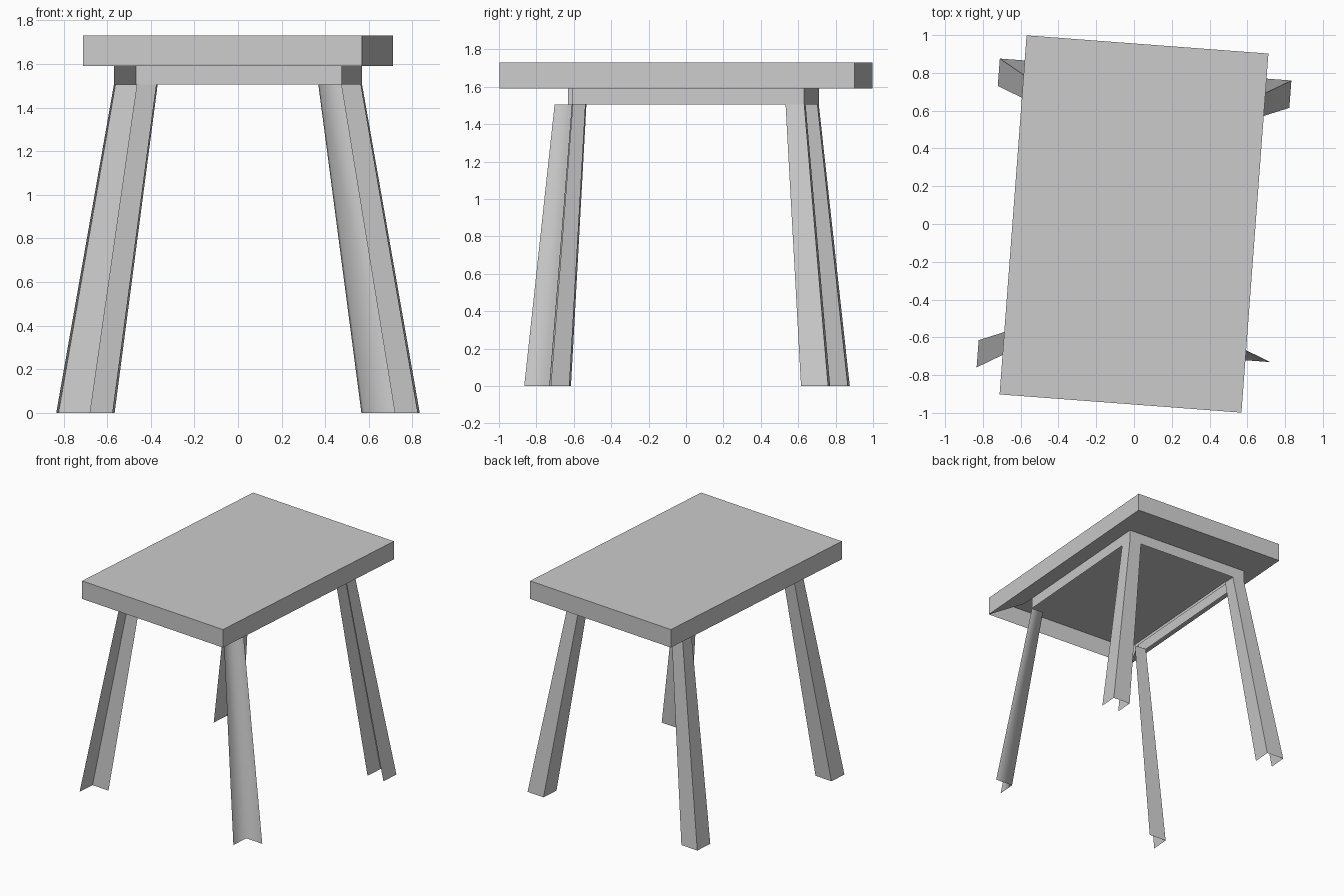
import bpy, bmesh, math
from mathutils import Matrix

if "Cube" in bpy.data.objects:
    bpy.data.objects.remove(bpy.data.objects["Cube"])

TURN = Matrix.Rotation(math.radians(-4.3), 4, 'Z')   # whole table is turned slightly
SIDES = {'front': 0, 'right': 1, 'back': 2, 'left': 3}
Z_TOP, Z_UNDER, Z_RAIL = 1.73, 1.59, 1.505


def rect(x0, x1, y0, y1, z):
    return [(x0, y0, z), (x1, y0, z), (x1, y1, z), (x0, y1, z)]


def centred(hx, hy, z):
    return rect(-hx, hx, -hy, hy, z)


def sheet(name, parts, cap=None, smooth=False):
    """Open thin shell: each part joins an upper and a lower ring on chosen sides."""
    bm = bmesh.new()
    for upper, lower, sides in parts:
        for s in sides.split():
            i = SIDES[s]
            j = (i + 1) % 4
            bm.faces.new([bm.verts.new(p) for p in (lower[i], lower[j], upper[j], upper[i])])
    if cap:
        bm.faces.new([bm.verts.new(p) for p in cap])
    bmesh.ops.remove_doubles(bm, verts=bm.verts, dist=1e-4)
    bm.transform(TURN)
    for f in bm.faces:
        f.smooth = smooth
    me = bpy.data.meshes.new(name)
    bm.to_mesh(me)
    bm.free()
    ob = bpy.data.objects.new(name, me)
    bpy.context.collection.objects.link(ob)
    return ob


# Table top: closed above, underside is a border open at the front
top = centred(0.642, 0.953, Z_TOP)
under = centred(0.642, 0.953, Z_UNDER)
hole = centred(0.52, 0.673, Z_UNDER)
sheet('table_top', [(top, under, 'front right back left'),
                    (under, hole, 'right back left')], cap=top)

# Apron rails: none at the front, right one stops short of the front leg
sheet('apron_rails', [
    (hole, centred(0.52, 0.673, Z_RAIL), 'back left'),
    (rect(-0.52, 0.52, -0.573, 0.673, Z_UNDER),
     rect(-0.52, 0.52, -0.573, 0.673, Z_RAIL), 'right')])


# Legs: splayed, widening downward, open channel or angle sections
def leg_ring(sx, sy, outer, width, z):
    xs = sorted((sx * outer[0], sx * (outer[0] - width)))
    ys = sorted((sy * outer[1], sy * (outer[1] - width)))
    return rect(*xs, *ys, z)


for name, sx, sy, sides, smooth in (
        ('back_right_leg', 1, 1, 'right back left', False),
        ('back_left_leg', -1, 1, 'right back left', False),
        ('front_left_leg', -1, -1, 'back left', False),
        ('front_right_leg', 1, -1, 'back left', True)):
    sheet(name, [(leg_ring(sx, sy, (0.52, 0.673), 0.1, Z_RAIL),
                  leg_ring(sx, sy, (0.774, 0.82), 0.145, 0.0), sides)], smooth=smooth)
